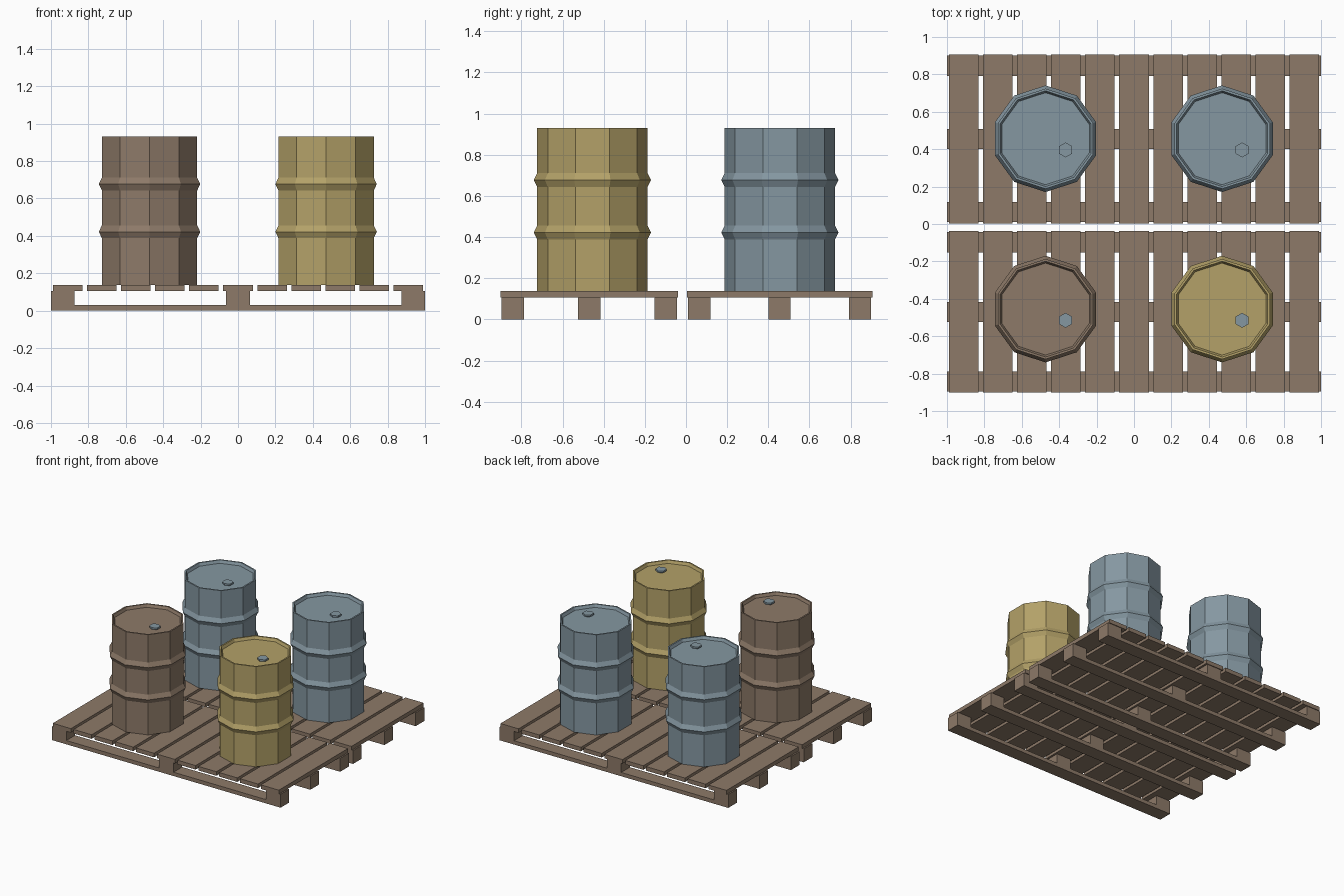
import bpy, bmesh, math
from mathutils import Matrix

cube = bpy.data.objects.get("Cube")
if cube:
    bpy.data.objects.remove(cube, do_unlink=True)


def make_material(name, srgb):
    colour = [(c / 255) ** 2.2 for c in srgb] + [1]
    mat = bpy.data.materials.new(name)
    mat.use_nodes = True
    mat.diffuse_color = colour
    mat.node_tree.nodes["Principled BSDF"].inputs["Base Color"].default_value = colour
    return mat


brown = make_material("brown", (140, 121, 104))
blue = make_material("steel_blue", (132, 150, 160))
yellow = make_material("dull_yellow", (178, 160, 104))


def add_object(name, bm, mat):
    bmesh.ops.recalc_face_normals(bm, faces=bm.faces)
    mesh = bpy.data.meshes.new(name)
    bm.to_mesh(mesh)
    bm.free()
    mesh.materials.append(mat)
    obj = bpy.data.objects.new(name, mesh)
    bpy.context.collection.objects.link(obj)
    return obj


def add_box(bm, x, y, z):
    """Box from three (low, high) ranges."""
    spans = (x, y, z)
    centre = [(a + b) / 2 for a, b in spans]
    size = [b - a for a, b in spans]
    bmesh.ops.create_cube(bm, size=1, matrix=Matrix.Translation(centre) @ Matrix.Diagonal(size + [1]))


def turned(name, profile, sides, location, mat):
    """Faceted solid from (radius, height) rings, capped at both ends."""
    bm = bmesh.new()
    rings = []
    for radius, height in profile:
        angles = [math.pi / 2 + math.tau * i / sides for i in range(sides)]
        rings.append([bm.verts.new((radius * math.cos(a), radius * math.sin(a), height)) for a in angles])
    for low, high in zip(rings, rings[1:]):
        for i in range(sides):
            j = (i + 1) % sides
            bm.faces.new((low[i], low[j], high[j], high[i]))
    bm.faces.new(rings[0])
    bm.faces.new(rings[-1])
    add_object(name, bm, mat).location = location


DECK_BOTTOM, DECK_TOP = 0.106, 0.138


def pallet(side, y_low, y_high):
    # Deck boards
    bm = bmesh.new()
    for i in range(-5, 6):
        x = i * 0.182
        add_box(bm, (x - 0.079, x + 0.079), (y_low, y_high), (DECK_BOTTOM, DECK_TOP))
    add_object(side + "_pallet_deck_boards", bm, brown)

    # Bottom runners, each with three spacer blocks
    runners, blocks = bmesh.new(), bmesh.new()
    half = 0.054
    for y in (y_low + 0.06, (y_low + y_high) / 2, y_high - 0.06):
        add_box(runners, (-1, 1), (y - half, y + half), (0, 0.03))
        for x in (-0.937, 0, 0.937):
            add_box(blocks, (x - 0.063, x + 0.063), (y - half, y + half), (0.03, DECK_BOTTOM))
    add_object(side + "_pallet_runners", runners, brown)
    add_object(side + "_pallet_blocks", blocks, brown)


def barrel(name, x, y, mat):
    # Drum with two raised hoops and a recessed lid
    body, hoop = 0.268, 0.285
    profile = [(body, DECK_TOP)]
    for z in (0.422, 0.677):
        profile += [(body, z - 0.034), (hoop, z), (body, z + 0.034)]
    profile += [(body, 0.93), (0.256, 0.93), (0.246, 0.908)]
    turned(name, profile, 10, (x, y, 0), mat)
    # Bung cap on the lid
    turned(name + "_bung", [(0.028, 0.907), (0.028, 0.914), (0.04, 0.914), (0.04, 0.928)],
           6, (x + 0.107, y - 0.06, 0), blue)


pallet("front", -0.902, -0.038)
pallet("back", 0.004, 0.906)

barrel("front_right_barrel", -0.473, -0.455, brown)
barrel("front_left_barrel", 0.471, -0.455, yellow)
barrel("back_right_barrel", -0.473, 0.456, blue)
barrel("back_left_barrel", 0.471, 0.456, blue)
